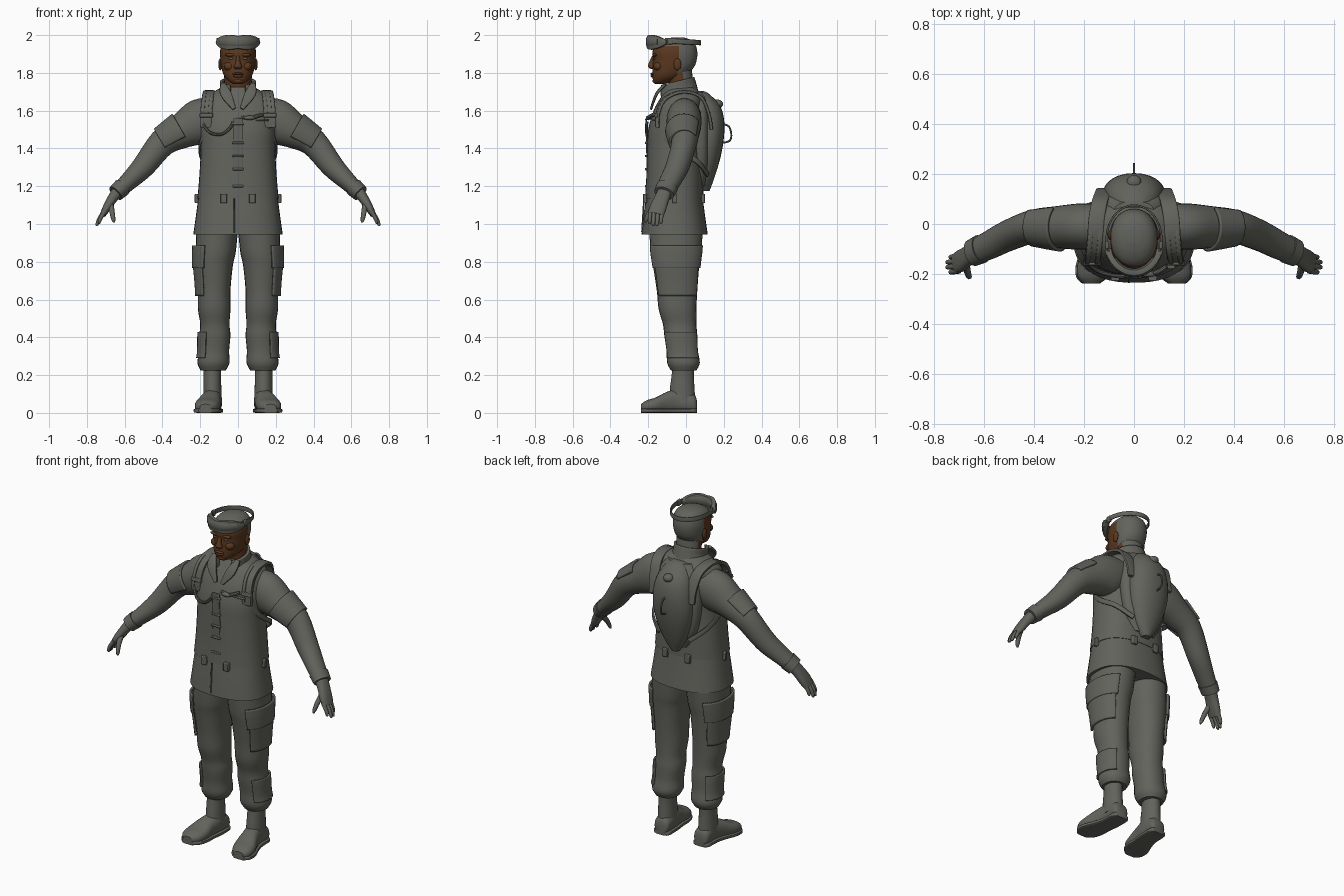
import bpy, bmesh, math
from mathutils import Vector, Matrix

if "Cube" in bpy.data.objects:
    bpy.data.objects.remove(bpy.data.objects["Cube"], do_unlink=True)

X, Y, Z = Vector((1, 0, 0)), Vector((0, 1, 0)), Vector((0, 0, 1))


def material(name, rgb):
    m = bpy.data.materials.new(name)
    m.use_nodes = True
    m.diffuse_color = (*rgb, 1)
    m.node_tree.nodes["Principled BSDF"].inputs["Base Color"].default_value = (*rgb, 1)
    m.node_tree.nodes["Principled BSDF"].inputs["Roughness"].default_value = 0.8
    return m


CLOTH = material("cloth grey", (0.125, 0.125, 0.11))
SKIN = material("brown skin", (0.105, 0.04, 0.014))


def finish(name, bm, mat=CLOTH, mirror=False, shell=0, bevel=0, skin_rule=None):
    """Turn a bmesh into one object, or a left and right pair."""
    for side, s in (("left_", 1), ("right_", -1)) if mirror else (("", 1),):
        part = bm.copy()
        part.transform(Matrix.Diagonal((s, 1, 1, 1)))
        bmesh.ops.recalc_face_normals(part, faces=part.faces)
        mesh = bpy.data.meshes.new(side + name)
        part.to_mesh(mesh)
        part.free()
        mesh.materials.append(mat)
        if skin_rule:
            mesh.materials.append(SKIN)
            for p in mesh.polygons:
                p.material_index = int(skin_rule(p.center))
        mesh.shade_smooth()
        mesh.set_sharp_from_angle(angle=math.radians(40))
        ob = bpy.data.objects.new(side + name, mesh)
        bpy.context.collection.objects.link(ob)
        if shell:
            mod = ob.modifiers.new("thickness", "SOLIDIFY")
            mod.thickness, mod.offset = shell, 0
        if bevel:
            mod = ob.modifiers.new("bevel", "BEVEL")
            mod.width, mod.segments = bevel, 2
    bm.free()


def resample(pts, steps):
    """Catmull-Rom through tuples of any length."""
    out = []
    for i in range(len(pts) - 1):
        a, b, c, d = pts[max(i - 1, 0)], pts[i], pts[i + 1], pts[min(i + 2, len(pts) - 1)]
        for k in range(steps):
            t = k / steps
            out.append([q + t / 2 * (r - p + t * (2 * p - 5 * q + 4 * r - w + t * (3 * (q - r) + w - p)))
                        for p, q, r, w in zip(a, b, c, d)])
    return out + [list(pts[-1])]


def loft(name, pts, ref=X, axis=None, n=2, sides=24, steps=4, arc=None, **kw):
    """Superellipse rings (x, y, z, half u, half v) along a path; arc makes an open patch."""
    pts = resample(pts, steps)
    pos = [Vector(p[:3]) for p in pts]
    bm, rings = bmesh.new(), []
    a0, a1 = (math.radians(a) for a in (arc or (0, 360)))
    count = sides + 1 if arc else sides
    for i, p in enumerate(pts):
        t = axis or (pos[min(i + 1, len(pos) - 1)] - pos[max(i - 1, 0)]).normalized()
        u = (ref - t * ref.dot(t)).normalized()
        v = t.cross(u)
        ring = []
        for k in range(count):
            a = a0 + (a1 - a0) * k / sides
            c, s = math.cos(a), math.sin(a)
            ring.append(bm.verts.new(pos[i] + u * p[3] * math.copysign(abs(c) ** (2 / n), c)
                                     + v * p[4] * math.copysign(abs(s) ** (2 / n), s)))
        rings.append(ring)
    for r, q in zip(rings, rings[1:]):
        for k in range(sides):
            j = (k + 1) % count
            bm.faces.new((r[k], r[j], q[j], q[k]))
    if not arc:
        bm.faces.new(rings[0])
        bm.faces.new(rings[-1])
    finish(name, bm, **kw)


def levels(*rows):
    """Rows of (z, x0, x1, y0, y1) as ring tuples."""
    return [((b + c) / 2, (d + e) / 2, a, (c - b) / 2, (e - d) / 2) for a, b, c, d, e in rows]


def section(pts, i0, i1, grow):
    """Part of a ring list between fractional indices, made slightly larger."""
    out = []
    for k in range(5):
        f = i0 + (i1 - i0) * k / 4
        i = min(int(f), len(pts) - 2)
        p = [a + (b - a) * (f - i) for a, b in zip(pts[i], pts[i + 1])]
        out.append(p[:3] + [p[3] + grow, p[4] + grow])
    return out


def box(name, loc, size, rot=(0, 0, 0), **kw):
    bm = bmesh.new()
    turn = Matrix.Rotation(rot[2], 4, "Z") @ Matrix.Rotation(rot[1], 4, "Y") @ Matrix.Rotation(rot[0], 4, "X")
    bmesh.ops.create_cube(bm, size=1, matrix=Matrix.Translation(loc) @ turn @ Matrix.Diagonal((*size, 1)))
    finish(name, bm, bevel=0.004, **kw)


def blob(name, loc, radii, **kw):
    bm = bmesh.new()
    bmesh.ops.create_uvsphere(bm, u_segments=16, v_segments=10, radius=1,
                              matrix=Matrix.Translation(loc) @ Matrix.Diagonal((*radii, 1)))
    finish(name, bm, **kw)


def tube(name, path, r, **kw):
    loft(name, [(*p, r, r) for p in path], sides=8, **kw)


# Torso: vest over a flared jacket skirt
vest = levels((1.135, -.215, .215, -.217, .092), (1.25, -.205, .205, -.21, .09), (1.4, -.197, .197, -.205, .085),
              (1.5, -.2, .2, -.2, .085), (1.6, -.2, .2, -.172, .09), (1.66, -.185, .185, -.14, .09),
              (1.7, -.13, .13, -.115, .07), (1.725, -.08, .08, -.1, .05))
loft("vest", vest, axis=Z, n=2.4, sides=36)
skirt = levels((.945, -.237, .237, -.235, .115), (1.05, -.222, .222, -.224, .1), (1.16, -.208, .208, -.21, .086))
loft("jacket_skirt", skirt, axis=Z, n=2.4, sides=36)
box("skirt_seam", (-.02, -.228, 1.045), (.008, .008, .18), (-.06, 0, 0))
box("front_placket", (0, -.206, 1.36), (.05, .008, .4), (.03, 0, 0))
for z in (1.2, 1.29, 1.36, 1.43, 1.53):
    box("fastener", (0, -.21, z), (.06, .016, .012))
for y, x in ((-.217, .075), (.09, .075), (-.06, .212)):
    box("waist_clip", (x, y, 1.135), (.034, .022, .05), mirror=True)

# Collar and lapels
loft("collar", [(0, -.035, 1.665, .105, .1), (0, -.045, 1.71, .09, .098), (0, -.05, 1.755, .088, .09)],
     axis=Vector((0, -.25, 1)).normalized(), arc=(-62, 242), shell=.014)
loft("lapel", [(.08, -.11, 1.74, .012, .008), (.065, -.155, 1.69, .03, .008), (.02, -.185, 1.61, .01, .006)],
     n=4, sides=12, mirror=True)

# Legs with pockets
leg = levels((.97, .0, .22, -.195, .09), (.85, .012, .225, -.187, .08), (.78, .027, .225, -.175, .07),
             (.65, .04, .213, -.155, .06), (.55, .04, .212, -.145, .055), (.47, .045, .2, -.122, .055),
             (.41, .04, .205, -.115, .06), (.33, .047, .205, -.103, .063), (.265, .045, .215, -.1, .073),
             (.225, .065, .198, -.08, .055))
loft("trouser_leg", leg, axis=Z, n=2.2, mirror=True)
loft("thigh_pocket", section(leg, .8, 3.3, .008), axis=Z, n=2.2, arc=(-55, 60), shell=.012, mirror=True)
loft("pocket_flap", section(leg, .7, 2.1, .013), axis=Z, n=2.2, arc=(-62, 66), shell=.012, mirror=True)
loft("shin_patch", section(leg, 5.7, 7.6, .006), axis=Z, n=2.2, arc=(-60, 60), shell=.01, mirror=True)

# Boots
loft("boot_shaft", levels((.05, .085, .185, -.09, .05), (.13, .088, .183, -.085, .045),
     (.2, .09, .182, -.076, .042), (.27, .085, .187, -.07, .045)), axis=Z, mirror=True)
foot = [(.132, .058, .035, .03, .03), (.133, .04, .05, .047, .05), (.135, -.04, .062, .05, .062),
        (.147, -.1, .056, .055, .056), (.16, -.16, .042, .066, .04), (.168, -.21, .034, .058, .032),
        (.172, -.238, .028, .03, .018)]
loft("boot_foot", foot, axis=Y, n=2.4, mirror=True)
loft("boot_sole", [(p[0], p[1], .012, p[3] + .006, .012) for p in foot], axis=Y, n=5, mirror=True)

# Arms, sleeve pockets and cuffs
arm = [(.1, -.01, 1.57, .09, .1), (.2, -.01, 1.54, .093, .122), (.3, -.012, 1.49, .085, .092),
       (.4, -.01, 1.43, .068, .074), (.5, -.045, 1.305, .062, .061), (.58, -.085, 1.225, .057, .048),
       (.645, -.115, 1.165, .05, .04)]
loft("sleeve", arm, ref=Y, mirror=True)
loft("sleeve_pocket", section(arm, 1.95, 3, .006), ref=Y, arc=(35, 200), shell=.014, mirror=True)
loft("cuff", section(arm, 5.5, 6.05, .005), ref=Y, mirror=True)

# Gloved hands
loft("palm", [(.635, -.11, 1.175, .038, .032), (.668, -.13, 1.13, .04, .026), (.695, -.148, 1.085, .044, .022),
              (.715, -.158, 1.05, .04, .016)], ref=Y, n=2.5, mirror=True)
for i, name in enumerate(("little", "ring", "middle", "index")):
    y, x = -.128 - .02 * i, .012 * (abs(i - 1.5) - 1)
    loft(name + "_finger", [(.7, y, 1.075, .011, .012), (.728 - x / 2, y - .003, 1.035, .011, .011),
         (.74 - x, y - .005, 1.005 + x, .009, .009), (.741 - x, y - .005, .995 + x, .004, .004)],
         ref=Y, sides=10, mirror=True)
loft("thumb", [(.675, -.15, 1.11, .016, .018), (.667, -.19, 1.065, .014, .014), (.66, -.21, 1.025, .011, .011),
               (.656, -.214, 1.008, .005, .005)], sides=10, mirror=True)

# Neck and head, skin in front and cropped hair behind
loft("neck", [(0, -.025, 1.66, .075, .065), (0, -.025, 1.74, .072, .064), (0, -.04, 1.82, .075, .07)],
     axis=Z, skin_rule=lambda c: c.y < -.01)
head = levels((1.742, -.025, .025, -.163, -.11), (1.755, -.047, .047, -.173, -.07), (1.785, -.074, .074, -.178, .0),
              (1.83, -.088, .088, -.177, .042), (1.87, -.093, .093, -.175, .057), (1.91, -.095, .095, -.178, .06),
              (1.95, -.087, .087, -.16, .05), (1.975, -.064, .064, -.12, .025), (1.987, -.03, .03, -.075, -.01))
loft("head", head, axis=Z, n=2.15, sides=40, skin_rule=lambda c: c.y < -.045 and c.z < 1.945)
loft("nose", [(0, -.172, 1.89, .009, .008), (0, -.182, 1.855, .013, .014), (0, -.183, 1.833, .022, .018),
              (0, -.176, 1.82, .014, .01)], axis=Z, sides=12, mat=SKIN)
blob("brow", (.037, -.165, 1.895), (.032, .014, .009), mat=SKIN, mirror=True)
blob("eye", (.036, -.167, 1.876), (.014, .006, .006), mirror=True)
blob("cheek", (.045, -.145, 1.835), (.03, .027, .025), mat=SKIN, mirror=True)
blob("upper_lip", (0, -.176, 1.795), (.03, .013, .007), mat=SKIN)
blob("lower_lip", (0, -.175, 1.783), (.026, .013, .008), mat=SKIN)
blob("chin", (0, -.16, 1.757), (.028, .018, .014), mat=SKIN)
blob("ear", (.094, -.045, 1.845), (.01, .02, .032), mat=SKIN, mirror=True)


# Goggles raised on the forehead, with a loose strap behind
def band(name, a0, a1, height, thick, lift, n):
    path = []
    for k in range(13):
        a = math.radians(a0 + (a1 - a0) * k / 12)
        h = height(abs(k - 6) / 6)
        path.append((.11 * math.sin(a), -.06 - .135 * math.cos(a), lift(math.cos(a)), h, thick))
    loft(name, path, ref=Z, n=n, sides=12, steps=2)


band("goggle_frame", -72, 72, lambda t: .026 + .014 * math.sin(math.pi * min(t * .8 + .2, 1)) - .016 * t ** 4,
     .014, lambda c: 1.962, 5)
band("goggle_lens", -52, 52, lambda t: .026 - .006 * t, .018, lambda c: 1.965, 4)
band("goggle_strap", 68, 292, lambda t: .014, .004, lambda c: 1.968 + .008 * c, 4)
box("strap_buckle", (.107, -.085, 1.968), (.014, .03, .036), mirror=True)

# Pack on the back
loft("pack_harness", levels((1.2, -.07, .07, .03, .105), (1.32, -.13, .13, .03, .125), (1.5, -.155, .155, .02, .13),
     (1.63, -.13, .13, .0, .125), (1.7, -.08, .08, .0, .09)), axis=Z, n=2.6)
loft("pack_shell", levels((1.175, -.025, .025, .07, .125), (1.25, -.075, .075, .05, .152), (1.35, -.11, .11, .04, .182),
     (1.45, -.125, .125, .04, .2), (1.55, -.12, .12, .03, .202), (1.63, -.1, .1, .02, .178),
     (1.69, -.06, .06, .02, .12), (1.705, -.03, .03, .03, .09)), axis=Z, n=2.1)
blob("filler_cap", (0, .166, 1.635), (.03, .03, .024))
tube("carry_loop", [(0, .195, 1.53), (0, .228, 1.515), (0, .24, 1.47), (0, .23, 1.44), (0, .195, 1.43)], .005)

# Shoulder straps, side straps, buckles and drinking hose
strap = [(.17, -.15, 1.51), (.168, -.147, 1.58), (.162, -.115, 1.655), (.155, -.05, 1.693), (.15, .02, 1.697),
         (.138, .085, 1.665), (.125, .122, 1.58), (.12, .135, 1.5)]
loft("shoulder_strap", [(*p, .032, .009) for p in strap], n=5, sides=16, mirror=True)
for x in (-.02, .02):
    loft("strap_webbing", [(p[0] + x, p[1] - .008, p[2] + .004, .01, .006) for p in strap[:5]], n=4, sides=12, mirror=True)
box("strap_buckle_plate", (.168, -.158, 1.575), (.07, .016, .022), (-.15, 0, 0), mirror=True)
loft("side_strap", [(.165, -.145, 1.52, .014, .006), (.19, -.1, 1.45, .014, .006), (.203, -.03, 1.39, .014, .006),
                    (.18, .06, 1.33, .014, .006), (.1, .115, 1.26, .014, .006)], ref=Z, n=4, sides=12, mirror=True)
tube("hose", [(-.19, -.12, 1.62), (-.188, -.15, 1.54), (-.15, -.185, 1.485), (-.09, -.205, 1.475),
              (-.045, -.21, 1.505), (-.025, -.207, 1.54)], .008)
tube("mouthpiece", [(.02, -.185, 1.565), (.07, -.195, 1.562), (.1, -.19, 1.57), (.13, -.17, 1.58)], .01)
blob("mouthpiece_tip", (.06, -.2, 1.562), (.03, .013, .012))
box("chest_seam", (.08, -.165, 1.55), (.17, .03, .008))
